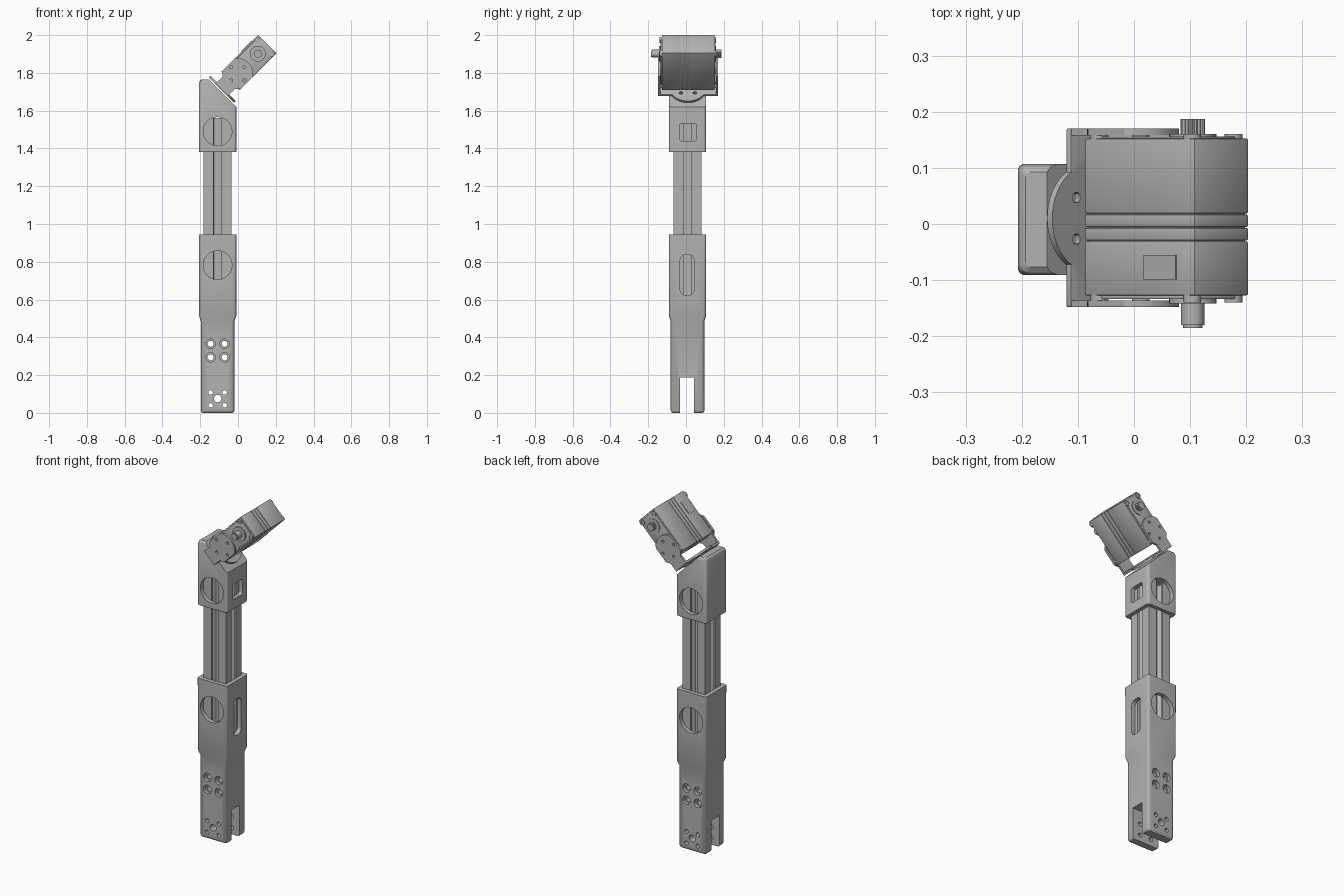
import bpy, bmesh, math
from mathutils import Matrix, Vector

if "Cube" in bpy.data.objects:
    bpy.data.objects.remove(bpy.data.objects["Cube"])

grey = bpy.data.materials.new("matte grey")
grey.use_nodes = True
grey.diffuse_color = (0.45, 0.45, 0.45, 1)
grey.node_tree.nodes["Principled BSDF"].inputs["Base Color"].default_value = grey.diffuse_color

CX, CY = -0.108, 0.008          # axis of the limb
TILT = Matrix.Translation((0.058, 0, 1.855)) @ Matrix.Rotation(-math.pi / 4, 4, 'Y')
FRONT = Matrix.Rotation(math.pi / 2, 4, 'X')


def finish(bm, name, matrix=None):
    bmesh.ops.recalc_face_normals(bm, faces=bm.faces)
    if matrix:
        bm.transform(matrix)
    mesh = bpy.data.meshes.new(name)
    bm.to_mesh(mesh)
    bm.free()
    mesh.materials.append(grey)
    ob = bpy.data.objects.new(name, mesh)
    bpy.context.collection.objects.link(ob)
    return ob


def box(name, lo, hi, matrix=None, bevel=0):
    bm = bmesh.new()
    bmesh.ops.create_cube(bm, size=1)
    lo, hi = Vector(lo), Vector(hi)
    for v in bm.verts:
        v.co = (lo + hi) / 2 + v.co * (hi - lo)
    if bevel:
        bmesh.ops.bevel(bm, geom=bm.edges[:], offset=bevel, segments=2,
                        profile=0.5, affect='EDGES')
    return finish(bm, name, matrix)


def rod(name, x, z, y0, y1, r, matrix=None, sides=32):
    """Cylinder along y."""
    bm = bmesh.new()
    bmesh.ops.create_cone(bm, cap_ends=True, segments=sides, radius1=r, radius2=r, depth=abs(y1 - y0))
    bm.transform(Matrix.Translation((x, (y0 + y1) / 2, z)) @ FRONT)
    return finish(bm, name, matrix)


def prism(name, points, z0, z1, matrix=None):
    bm = bmesh.new()
    face = bm.faces.new([bm.verts.new((x, y, z0)) for x, y in points])
    new = bmesh.ops.extrude_face_region(bm, geom=[face])["geom"]
    bmesh.ops.translate(bm, verts=[g for g in new if isinstance(g, bmesh.types.BMVert)],
                        vec=(0, 0, z1 - z0))
    return finish(bm, name, matrix)


def rounded(hx, hy, r, n=5):
    pts = []
    for k, (sx, sy) in enumerate([(1, 1), (-1, 1), (-1, -1), (1, -1)]):
        for i in range(n + 1):
            a = (k + i / n) * math.pi / 2
            pts.append((sx * (hx - r) + r * math.cos(a), sy * (hy - r) + r * math.sin(a)))
    return pts


def loft(name, rings):
    """Rounded square sections given as (z, half width, corner radius)."""
    bm = bmesh.new()
    loops = [[bm.verts.new((CX + x, CY + y, z)) for x, y in rounded(h, h, r)] for z, h, r in rings]
    for a, b in zip(loops, loops[1:]):
        for i in range(len(a)):
            j = (i + 1) % len(a)
            bm.faces.new((a[i], a[j], b[j], b[i]))
    bm.faces.new(loops[0])
    bm.faces.new(loops[-1])
    return finish(bm, name)


def cut(ob, cutters, op='DIFFERENCE'):
    bpy.context.view_layer.objects.active = ob
    for c in cutters:
        c.hide_render = True
        m = ob.modifiers.new("cut", 'BOOLEAN')
        m.operation, m.solver, m.object = op, 'EXACT', c
        bpy.ops.object.modifier_apply(modifier=m.name)
        bpy.data.objects.remove(c)


def window(y, z, hy, hz, r):
    m = Matrix.Translation((0, y, z)) @ Matrix.Rotation(math.pi / 2, 4, 'Y')
    return prism("cutter", rounded(hz, hy, r), CX, 0.05, m)


# Lower link: forked foot widening into a sleeve
lower = loft("lower_link", [(0, 0.079, 0.008), (0.004, 0.085, 0.012), (0.012, 0.089, 0.015),
                            (0.485, 0.089, 0.015), (0.515, 0.099, 0.015), (0.945, 0.099, 0.012)])
cuts = [box("cutter", (-0.3, -0.032, -0.1), (0.1, 0.042, 0.187)),
        box("cutter", (CX - 0.075, CY - 0.075, 0.58), (CX + 0.075, CY + 0.075, 1)),
        rod("cutter", CX, 0.782, -0.2, 0.2, 0.076),
        window(0.006, 0.73, 0.037, 0.108, 0.03),
        rod("cutter", CX, 0.076, -0.2, 0.2, 0.02)]
for sx in (-1, 1):
    for sz in (-1, 1):
        x = CX + sx * 0.037
        cuts.append(rod("cutter", x, 0.074 + sz * 0.034, -0.2, 0.2, 0.012, sides=20))
        cuts.append(rod("cutter", x, 0.33 + sz * 0.036, -0.2, 0.2, 0.016, sides=24))
        for y in (CY - 0.089, CY + 0.089):
            cuts.append(rod("cutter", x, 0.33 + sz * 0.036, y - 0.02, y + 0.02, 0.025, sides=24))
cut(lower, cuts)

# Upper link: sleeve with a sloping top
upper = loft("upper_link", [(1.38, 0.096, 0.012), (1.385, 0.099, 0.015), (1.745, 0.099, 0.015),
                            (1.758, 0.094, 0.013), (1.765, 0.085, 0.01)])
slope = Matrix.Translation((-0.155, 0, 1.765)) @ Matrix.Rotation(math.pi / 4, 4, 'Y')
cut(upper, [box("cutter", (-0.3, -0.5, 0), (0.5, 0.5, 0.5), slope),
            box("cutter", (CX - 0.075, CY - 0.075, 1.3), (CX + 0.075, CY + 0.075, 1.56)),
            rod("cutter", CX, 1.49, -0.2, 0.2, 0.076),
            window(0.011, 1.486, 0.045, 0.046, 0.012)])

# Slotted rail joining the links
side = [(0.0735, -0.0735), (0.0735, -0.021), (0.06, -0.021), (0.06, -0.04), (0.03, -0.02),
        (0.03, 0.02), (0.06, 0.04), (0.06, 0.021), (0.0735, 0.021)]
profile = []
for k in range(4):
    turn = Matrix.Rotation(k * math.pi / 2, 2)
    profile += [tuple(turn @ Vector(p)) for p in side]
rail = prism("slotted_rail", profile, 0.58, 1.56, Matrix.Translation((CX, CY, 0)))

# Servo motor case in slices, leaving thin seams between them
seams = [-0.128, -0.03, -0.006, 0.018, 0.153]
for i, (a, b) in enumerate(zip(seams, seams[1:])):
    box(f"servo_case_{i + 1}", (-0.138, a + 0.001, -0.068), (0.138, b - 0.001, 0.068), TILT, 0.002)
box("servo_core", (-0.134, -0.126, -0.064), (0.134, 0.15, 0.064), TILT)
box("servo_front_lid", (-0.13, -0.134, -0.06), (0.13, -0.126, 0.06), TILT, 0.002)
box("servo_back_lid", (-0.13, 0.151, -0.06), (0.13, 0.156, 0.06), TILT, 0.002)
box("servo_label", (0.013, -0.099, 0.066), (0.093, -0.055, 0.071), TILT)

# Servo shafts, flanges and corner screws
rod("front_flange", 0.066, 0, -0.142, -0.13, 0.042, TILT)
rod("front_shaft", 0.066, 0, -0.18, -0.13, 0.021, TILT)
rod("front_shaft_tip", 0.066, 0, -0.185, -0.18, 0.017, TILT)
rod("back_flange", 0.066, 0, 0.15, 0.16, 0.042, TILT)
gear = []
for i in range(40):
    r, a = (0.022 if i % 2 else 0.0195), i * math.pi / 20
    gear.append((0.066 + r * math.cos(a), r * math.sin(a)))
prism("back_splined_shaft", gear, -0.187, -0.15, TILT @ FRONT)
for u in (-0.117, 0.117):
    for n in (-0.052, 0.052):
        for face, y0, y1 in (("front", -0.14, -0.12), ("back", 0.145, 0.16)):
            screw = rod(f"{face}_screw", u, n, y0, y1, 0.016, TILT, 20)
            out = y0 if face == "front" else y1
            cut(screw, [rod("cutter", u, n, out - 0.005, out + 0.005, 0.008, TILT, 6)])

# U-shaped bracket: round base plate on the slope, two lobed arms
bracket = box("bracket", (-0.206, -0.148, -0.048), (-0.193, 0.17, 0.048), bevel=0.003)
disc = rod("disc", 0, 0, -0.206, -0.193, 0.095, Matrix.Translation((0, 0.01, 0)) @ Matrix.Rotation(-math.pi / 2, 4, 'Z'), 48)
parts = [disc]
for y0, y1 in ((-0.148, -0.136), (0.158, 0.17)):
    parts.append(box("arm", (-0.205, y0, -0.046), (-0.084, y1, 0.046)))
    lobe = rod("lobe", -0.084, 0, y0, y1, 0.082, sides=48)
    cut(lobe, [box("trim", (-0.3, -0.3, -0.068), (0.3, 0.3, 0.068))], 'INTERSECT')
    parts.append(lobe)
cut(bracket, parts, 'UNION')
holes = []
for a, b in ((1, 0), (-1, 0), (0, 1), (0, -1)):
    holes.append(rod("cutter", -0.084 + a * 0.05, b * 0.05, -0.2, 0.2, 0.008, sides=16))
for y in (-0.027, 0.047):
    for n in (-0.034, 0.034):
        holes.append(box("cutter", (-0.3, y - 0.009, n - 0.009), (-0.15, y + 0.009, n + 0.009), bevel=0.0055))
cut(bracket, holes)
bracket.data.transform(TILT)

# Smooth shading with sharp edges kept
bpy.ops.object.select_all(action='DESELECT')
for ob in bpy.context.scene.objects:
    if ob.type == 'MESH' and grey.name in ob.data.materials:
        ob.select_set(True)
        bpy.context.view_layer.objects.active = ob
bpy.ops.object.shade_smooth_by_angle(angle=math.radians(30))
